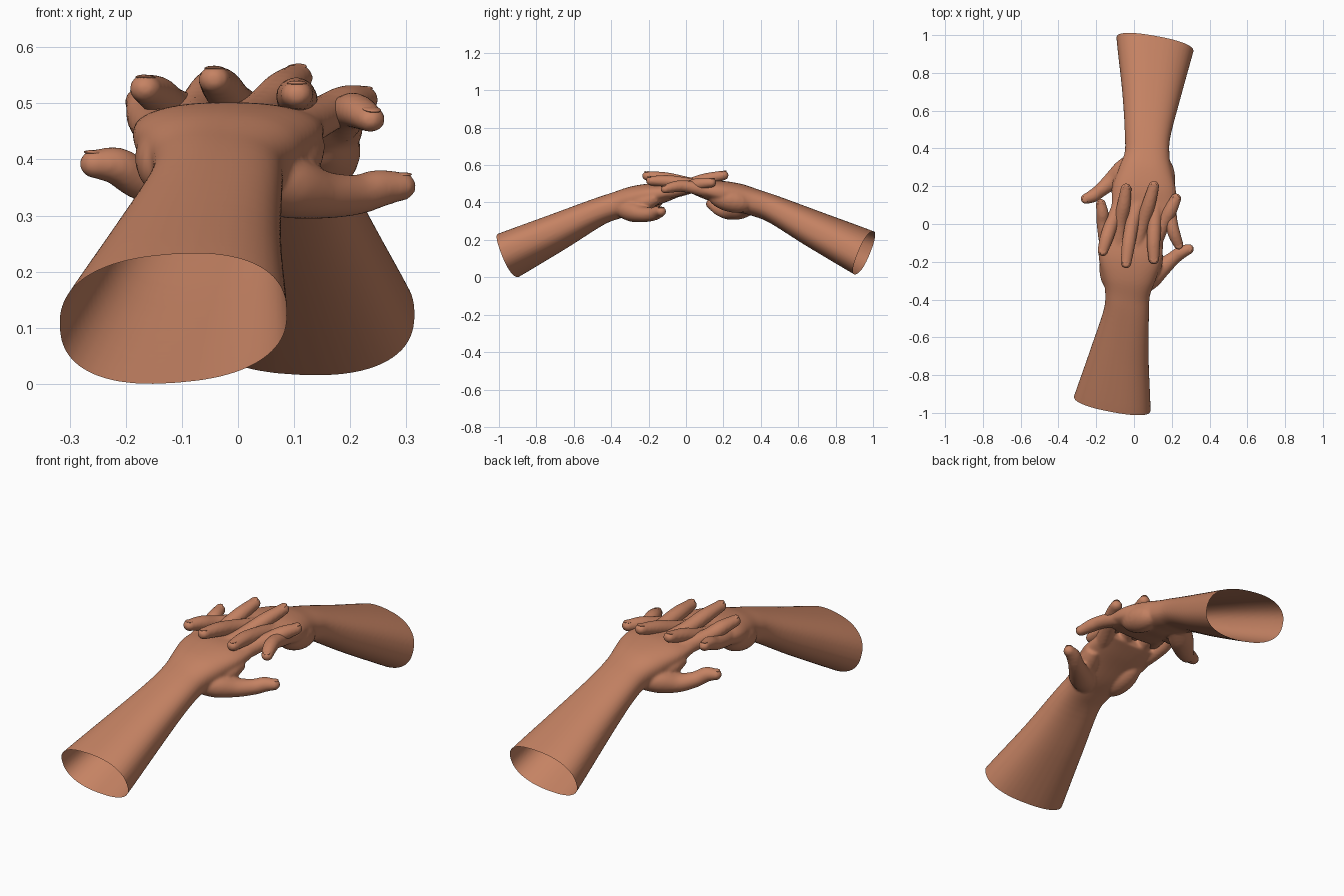
import bpy, bmesh, math
from mathutils import Vector, Matrix

if "Cube" in bpy.data.objects:
    bpy.data.objects.remove(bpy.data.objects["Cube"])

skin = bpy.data.materials.new("warm_skin")
skin.diffuse_color = (0.56, 0.225, 0.125, 1)
skin.use_nodes = True
skin.node_tree.nodes["Principled BSDF"].inputs["Base Color"].default_value = skin.diffuse_color


def smooth_path(rows, steps=5):
    """Catmull-Rom through rows of (x, y, z, half_width, half_height)."""
    out = []
    n = len(rows)
    for i in range(n - 1):
        p = [rows[max(0, min(n - 1, j))] for j in (i - 1, i, i + 1, i + 2)]
        for s in range(steps):
            t = s / steps
            out.append([0.5 * (2 * b + (c - a) * t + (2 * a - 5 * b + 4 * c - d) * t * t
                               + (3 * b - a - 3 * c + d) * t ** 3) for a, b, c, d in zip(*p)])
    out.append(list(rows[-1]))
    return out


def loft(bm, rows, sides=24, power=1.0, tilt=0.0):
    """Closed tube of oval rings along a path; wide rings may lean by tilt."""
    rows = smooth_path(rows)
    pts = [Vector(r[:3]) for r in rows]
    rings = []
    for i, r in enumerate(rows):
        t = (pts[min(i + 1, len(pts) - 1)] - pts[max(i - 1, 0)]).normalized()
        side = t.cross(Vector((0, 0, 1))).normalized()
        up = side.cross(t)
        lean = tilt * max(0, r[3] - 0.12) if pts[i].y < -0.4 else 0
        ring = []
        for k in range(sides):
            a = math.tau * k / sides
            c, s = math.cos(a), math.sin(a)
            c = math.copysign(abs(c) ** power, c)
            s = math.copysign(abs(s) ** power, s)
            ring.append(bm.verts.new(pts[i] + side * c * r[3] + up * (s * r[4] + c * lean)))
        rings.append(ring)
    for a, b in zip(rings, rings[1:]):
        for k in range(sides):
            m = (k + 1) % sides
            bm.faces.new((a[k], a[m], b[m], b[k]))
    bm.faces.new(rings[0][::-1])
    bm.faces.new(rings[-1])


def ball(bm, centre, scale, rot=Matrix()):
    m = Matrix.Translation(centre) @ rot @ Matrix.Diagonal((*scale, 1))
    bmesh.ops.create_uvsphere(bm, u_segments=20, v_segments=12, radius=1, matrix=m)


def digit(bm, nails, rows):
    """Finger or thumb with a round tip and a thin nail."""
    loft(bm, rows, 20)
    tip, prev, r, h = Vector(rows[-1][:3]), Vector(rows[-2][:3]), rows[-1][3], rows[-1][4]
    t = (tip - prev).normalized()
    side = t.cross(Vector((0, 0, 1))).normalized()
    up = side.cross(t)
    rot = Matrix((side, t, up)).transposed().to_4x4()
    ball(bm, tip, (r, r, h), rot)
    ball(nails, tip + up * (h * 0.76) + t * 0.002, (r * 0.62, r * 0.72, 0.0045), rot)


def add_object(name, bm, place):
    bmesh.ops.recalc_face_normals(bm, faces=bm.faces)
    me = bpy.data.meshes.new(name)
    bm.to_mesh(me)
    bm.free()
    me.transform(place)
    me.materials.append(skin)
    for p in me.polygons:
        p.use_smooth = True
    ob = bpy.data.objects.new(name, me)
    bpy.context.collection.objects.link(ob)
    return ob


# finger rows: knuckle x, knuckle y, knuckle z, x and z where the hands cross
FINGERS = [(-0.145, -0.12, 0.450, -0.164, 0.472), (-0.078, -0.12, 0.457, -0.073, 0.485),
           (0.015, -0.11, 0.462, 0.045, 0.490), (0.103, -0.12, 0.455, 0.154, 0.480)]


def build_hand(label, tips, thumb_z, arm_dx, place):
    bm, nails = bmesh.new(), bmesh.new()
    # forearm, wrist and palm
    arm = [(-0.135, -1.075, 0.056, 0.224, 0.127), (-0.115, -0.950, 0.118, 0.206, 0.122),
           (-0.078, -0.70, 0.237, 0.158, 0.099), (-0.042, -0.48, 0.345, 0.122, 0.075),
           (-0.034, -0.37, 0.385, 0.119, 0.072), (-0.026, -0.28, 0.413, 0.143, 0.074),
           (-0.020, -0.19, 0.438, 0.167, 0.064), (-0.016, -0.11, 0.452, 0.170, 0.049),
           (-0.014, -0.05, 0.462, 0.165, 0.035), (-0.014, -0.02, 0.466, 0.155, 0.026)]
    arm = [(x + arm_dx * max(0, -0.42 - y) / 0.53, y, z, w, h) for x, y, z, w, h in arm]
    loft(bm, arm, 40, 0.84, 0.2)
    # heel of the palm below the little finger
    ball(bm, (-0.118, -0.235, 0.402), (0.066, 0.125, 0.066),
         Matrix.Rotation(math.radians(15), 4, 'X'))
    # four fingers
    for (kx, ky, kz, cx, cz), (tx, ty, tz) in zip(FINGERS, tips):
        k = 0.92 if kx < -0.1 else 1.0
        rows = [(kx * 0.9, ky - 0.09, kz - 0.005, 0.03 * k, 0.03 * k),
                (kx, ky, kz, 0.040 * k, 0.040 * k),
                (cx, 0.0, cz, 0.037 * k, 0.035 * k),
                ((cx + tx) / 2 + 0.003, ty * 0.52, (cz + tz) / 2 + 0.006, 0.036 * k, 0.033 * k),
                (tx, ty, tz, 0.029 * k, 0.026 * k)]
        digit(bm, nails, rows)
    # thumb and its fleshy base
    digit(bm, nails, [(0.02, -0.34, 0.365, 0.05, 0.045), (0.085, -0.285, 0.352, 0.06, 0.056),
                      (0.150, -0.230, 0.337, 0.048, 0.043),
                      (0.210, -0.180, (0.322 + thumb_z) / 2, 0.037, 0.036),
                      (0.250, -0.150, thumb_z - 0.004, 0.035, 0.034),
                      (0.290, -0.133, thumb_z, 0.028, 0.026)])
    loft(bm, [(0.05, -0.30, 0.39, 0.05, 0.04), (0.098, -0.22, 0.40, 0.05, 0.045),
              (0.122, -0.155, 0.43, 0.035, 0.035)], 16)

    # fuse the parts into one skin
    src = add_object(label + "_hand_and_forearm", bm, Matrix())
    rm = src.modifiers.new("fuse", 'REMESH')
    rm.mode = 'VOXEL'
    rm.voxel_size = 0.007
    rm.use_smooth_shade = True
    sm = src.modifiers.new("soften", 'SMOOTH')
    sm.factor = 0.5
    sm.iterations = 6
    dg = bpy.context.evaluated_depsgraph_get()
    fused = bpy.data.meshes.new_from_object(src.evaluated_get(dg))
    old = src.data
    src.modifiers.clear()
    src.data = fused
    bpy.data.meshes.remove(old)

    # open cut end of the forearm
    bm = bmesh.new()
    bm.from_mesh(fused)
    bmesh.ops.bisect_plane(bm, geom=bm.verts[:] + bm.edges[:] + bm.faces[:],
                           plane_co=(arm[1][0], -0.952, 0.118), plane_no=(0.15, 0.93, 0.36),
                           clear_inner=True)
    bm.to_mesh(fused)
    bm.free()
    fused.transform(place)
    if not fused.materials:
        fused.materials.append(skin)
    for p in fused.polygons:
        p.use_smooth = True
        p.material_index = 0
    add_object(label + "_nails", nails, place)


# front hand, then the opposite hand turned half round
build_hand("front", [(-0.176, 0.108, 0.503), (-0.042, 0.187, 0.540),
                     (0.105, 0.200, 0.545), (0.222, 0.134, 0.506)], 0.352, 0.0, Matrix())
turn = Matrix.Translation((0.035, 0, 0.014)) @ Matrix.Rotation(math.pi, 4, 'Z')
inv = turn.inverted()
back_tips = [(0.236, -0.110, 0.472), (0.105, -0.186, 0.516),
             (-0.042, -0.206, 0.542), (-0.165, -0.142, 0.526)]
build_hand("back", [tuple(inv @ Vector(t)) for t in back_tips], 0.378, 0.037, turn)
